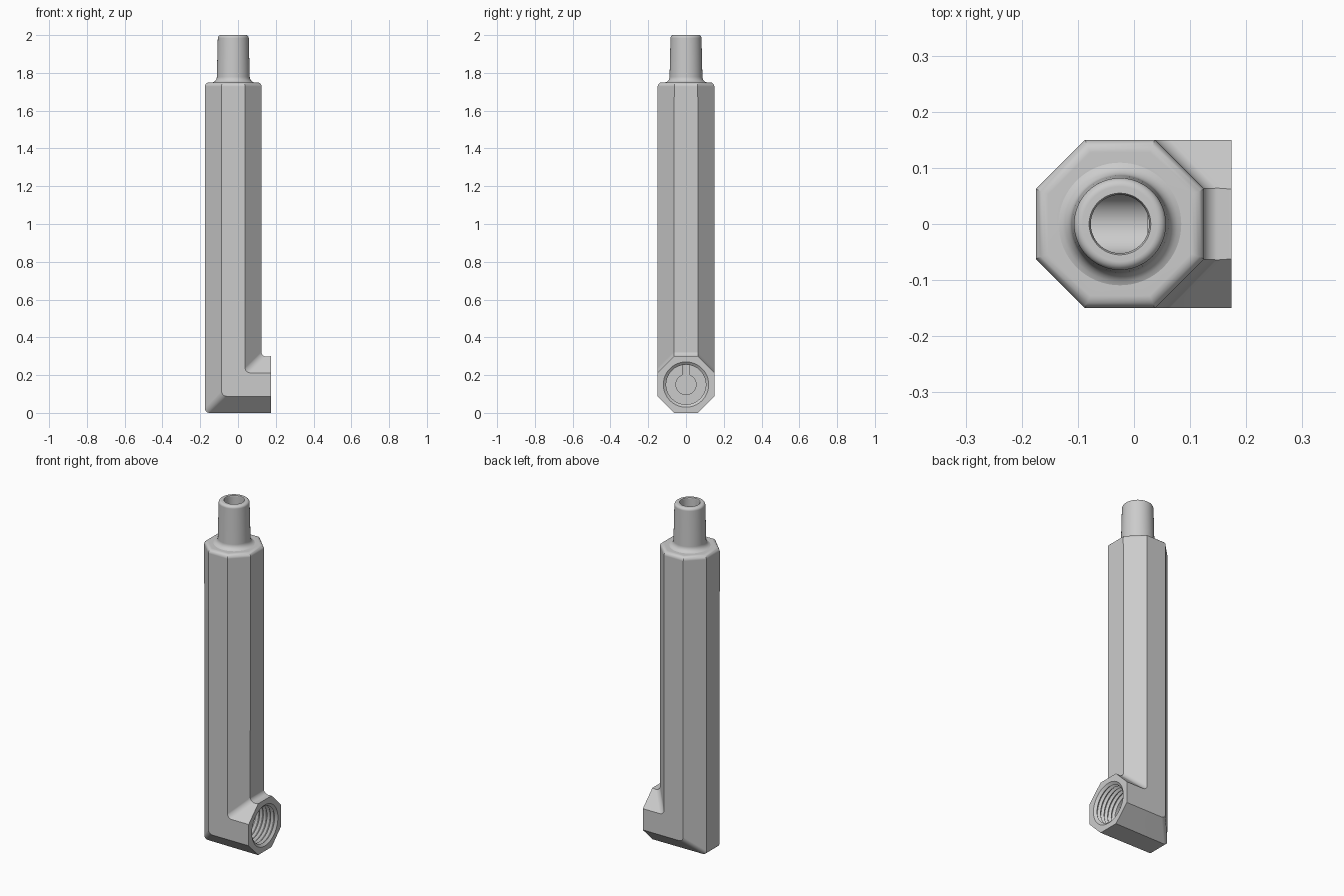
import bpy
import bmesh
from math import cos, sin, pi, radians
from mathutils import Matrix, Vector

cube = bpy.data.objects.get("Cube")
if cube:
    bpy.data.objects.remove(cube)

AXIS_X = -0.025     # vertical axis of the stem
APOTHEM = 0.15      # half width across the octagon flats
SHOULDER_Z = 1.75
OUTLET_X = 0.174

metal = bpy.data.materials.new("plain grey")
metal.use_nodes = True
metal.diffuse_color = (0.6, 0.6, 0.6, 1)
metal.node_tree.nodes["Principled BSDF"].inputs["Base Color"].default_value = (0.6, 0.6, 0.6, 1)


def make_object(name, bm):
    bmesh.ops.recalc_face_normals(bm, faces=bm.faces)
    mesh = bpy.data.meshes.new(name)
    bm.to_mesh(mesh)
    bm.free()
    mesh.materials.append(metal)
    obj = bpy.data.objects.new(name, mesh)
    bpy.context.collection.objects.link(obj)
    return obj


def lathe(name, profile, matrix, steps=64):
    """Revolve (radius, height) points about z, then place the solid."""
    bm = bmesh.new()
    verts = [bm.verts.new((r, 0, h)) for r, h in profile]
    edges = [bm.edges.new(pair) for pair in zip(verts, verts[1:])]
    bmesh.ops.spin(bm, geom=verts + edges, cent=(0, 0, 0), axis=(0, 0, 1),
                   angle=2 * pi, steps=steps)
    bmesh.ops.remove_doubles(bm, verts=bm.verts, dist=1e-5)
    bmesh.ops.transform(bm, matrix=matrix, verts=bm.verts)
    return make_object(name, bm)


def arc(cx, cz, radius, start, end, count=6):
    angles = [radians(start + (end - start) * i / count) for i in range(count + 1)]
    return [(cx + radius * cos(a), cz + radius * sin(a)) for a in angles]


def combine(target, tool, operation):
    mod = target.modifiers.new(operation.title(), 'BOOLEAN')
    mod.operation = operation
    mod.solver = 'EXACT'
    mod.object = tool
    bpy.context.view_layer.objects.active = target
    bpy.ops.object.modifier_apply(modifier=mod.name)
    bpy.data.objects.remove(tool)


# Octagonal elbow: one section carried through a mitred corner
bm = bmesh.new()
radius = APOTHEM / cos(pi / 8)
section = [(radius * cos(pi / 8 + k * pi / 4), radius * sin(pi / 8 + k * pi / 4))
           for k in range(8)]
top = [bm.verts.new((AXIS_X + u, v, SHOULDER_Z)) for u, v in section]
mitre = [bm.verts.new((AXIS_X + u, v, APOTHEM + u)) for u, v in section]
outlet = [bm.verts.new((OUTLET_X, v, APOTHEM + u)) for u, v in section]
for a, b in ((top, mitre), (mitre, outlet)):
    for i in range(8):
        j = (i + 1) % 8
        bm.faces.new((a[i], a[j], b[j], b[i]))
bm.faces.new(top)
bm.faces.new(outlet)
bmesh.ops.recalc_face_normals(bm, faces=bm.faces)
# Merge the flat sides, then round the corner bends and the shoulder
ring = [bm.edges.get((mitre[i], mitre[(i + 1) % 8])) for i in range(8)]
flat = [e for e in ring if e.calc_face_angle() < 0.01]
bends = [e for e in ring if e not in flat]
bmesh.ops.dissolve_edges(bm, edges=flat, use_verts=False)
shoulder = [bm.edges.get((top[i], top[(i + 1) % 8])) for i in range(8)]
bmesh.ops.bevel(bm, geom=bends + shoulder, offset=0.022, offset_type='OFFSET',
                segments=5, profile=0.5, affect='EDGES')
fitting = make_object("elbow_fitting", bm)

# Tapered round neck with a filleted foot and a rounded lip
stem = Matrix.Translation((AXIS_X, 0, 0))
foot = arc(0.117, SHOULDER_Z + 0.029, 0.03, 270, 180)
lip = arc(0.067, 1.985, 0.015, 0, 90)
neck = lathe("neck", [(0, 1.7), (0.117, 1.7)] + foot + lip + [(0, 2.0)], stem)
combine(fitting, neck, 'UNION')

# Vertical bore
bore = lathe("bore_cutter", [(0, 0.15), (0.052, 0.15), (0.052, 1.994),
                             (0.056, 2.002), (0.056, 2.05), (0, 2.05)], stem)
combine(fitting, bore, 'DIFFERENCE')

# Threaded side socket with a chamfered mouth, running into a narrow bore
along_x = Matrix.Translation((OUTLET_X, 0, APOTHEM)) @ Matrix.Rotation(-pi / 2, 4, 'Y')
socket_profile = [(0, -0.05), (0.12, -0.05), (0.12, 0), (0.105, 0.012)]
pitch = 0.024
for n in range(5):
    start = 0.012 + n * pitch
    socket_profile += [(0.117, start + pitch * 0.45), (0.117, start + pitch * 0.55),
                       (0.105, start + pitch)]
socket_profile += [(0.105, 0.15), (0.0535, 0.15), (0.0535, 0.252), (0, 0.252)]
socket = lathe("socket_cutter", socket_profile, along_x)
combine(fitting, socket, 'DIFFERENCE')

# Smooth the round parts and keep the flats crisp
bpy.ops.object.select_all(action='DESELECT')
fitting.select_set(True)
bpy.context.view_layer.objects.active = fitting
bpy.ops.object.shade_smooth_by_angle(angle=radians(30))
weighted = fitting.modifiers.new("Weighted Normals", 'WEIGHTED_NORMAL')
weighted.keep_sharp = True
